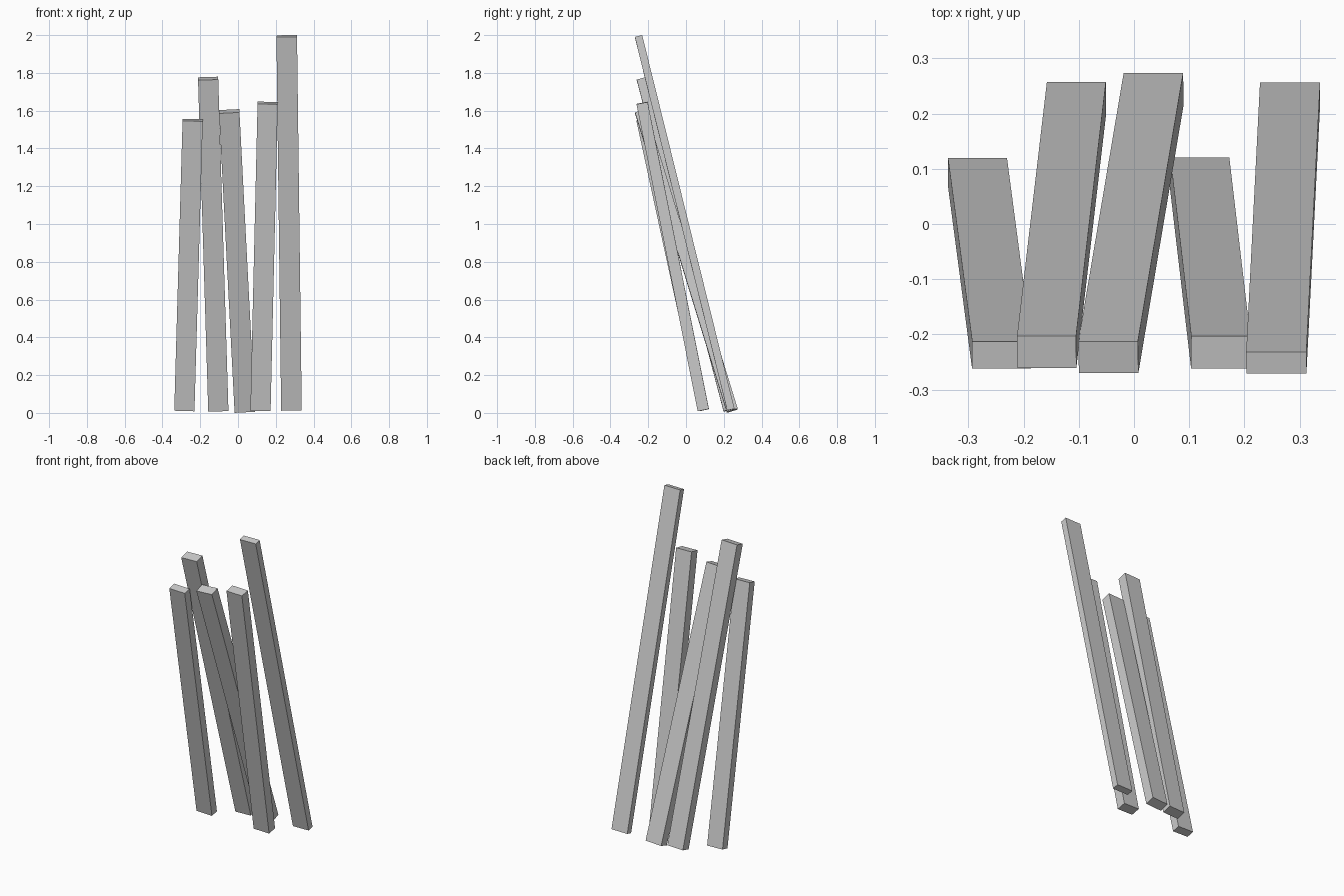
import bpy
import bmesh
from mathutils import Vector

cube = bpy.data.objects.get("Cube")
if cube:
    bpy.data.objects.remove(cube, do_unlink=True)

grey = bpy.data.materials.new("plain_grey")
grey.use_nodes = True
colour = (0.6, 0.6, 0.6, 1.0)
grey.diffuse_color = colour
grey.node_tree.nodes["Principled BSDF"].inputs["Base Color"].default_value = colour


def plank(name, foot, head, width, thick):
    """Leaning board; foot and head are the middles of its front face's ends."""
    foot, head = Vector(foot), Vector(head)
    axis = (head - foot).normalized()
    side = Vector((axis.z, 0, -axis.x)).normalized() * width / 2
    depth = axis.cross(side).normalized() * thick
    bm = bmesh.new()
    base = [bm.verts.new(foot + p)
            for p in (-side, side, side + depth, depth - side)]
    face = bm.faces.new(base)
    top = bmesh.ops.extrude_face_region(bm, geom=[face])["geom"]
    bmesh.ops.translate(bm, vec=head - foot,
                        verts=[v for v in top if isinstance(v, bmesh.types.BMVert)])
    bmesh.ops.recalc_face_normals(bm, faces=bm.faces)
    mesh = bpy.data.meshes.new(name)
    bm.to_mesh(mesh)
    bm.free()
    mesh.materials.append(grey)
    bpy.context.collection.objects.link(bpy.data.objects.new(name, mesh))


# Five boards, from the model's right to its left
plank("plank_far_right", (-0.284, 0.071, 0.01), (-0.24, -0.262, 1.545), 0.107, 0.05)
plank("plank_right", (-0.104, 0.199, 0.008), (-0.158, -0.261, 1.763), 0.107, 0.06)
plank("plank_middle", (0.036, 0.216, 0.003), (-0.046, -0.27, 1.588), 0.108, 0.06)
plank("plank_left", (0.119, 0.062, 0.01), (0.157, -0.262, 1.635), 0.107, 0.06)
plank("plank_far_left", (0.283, 0.218, 0.012), (0.258, -0.271, 1.99), 0.109, 0.04)
